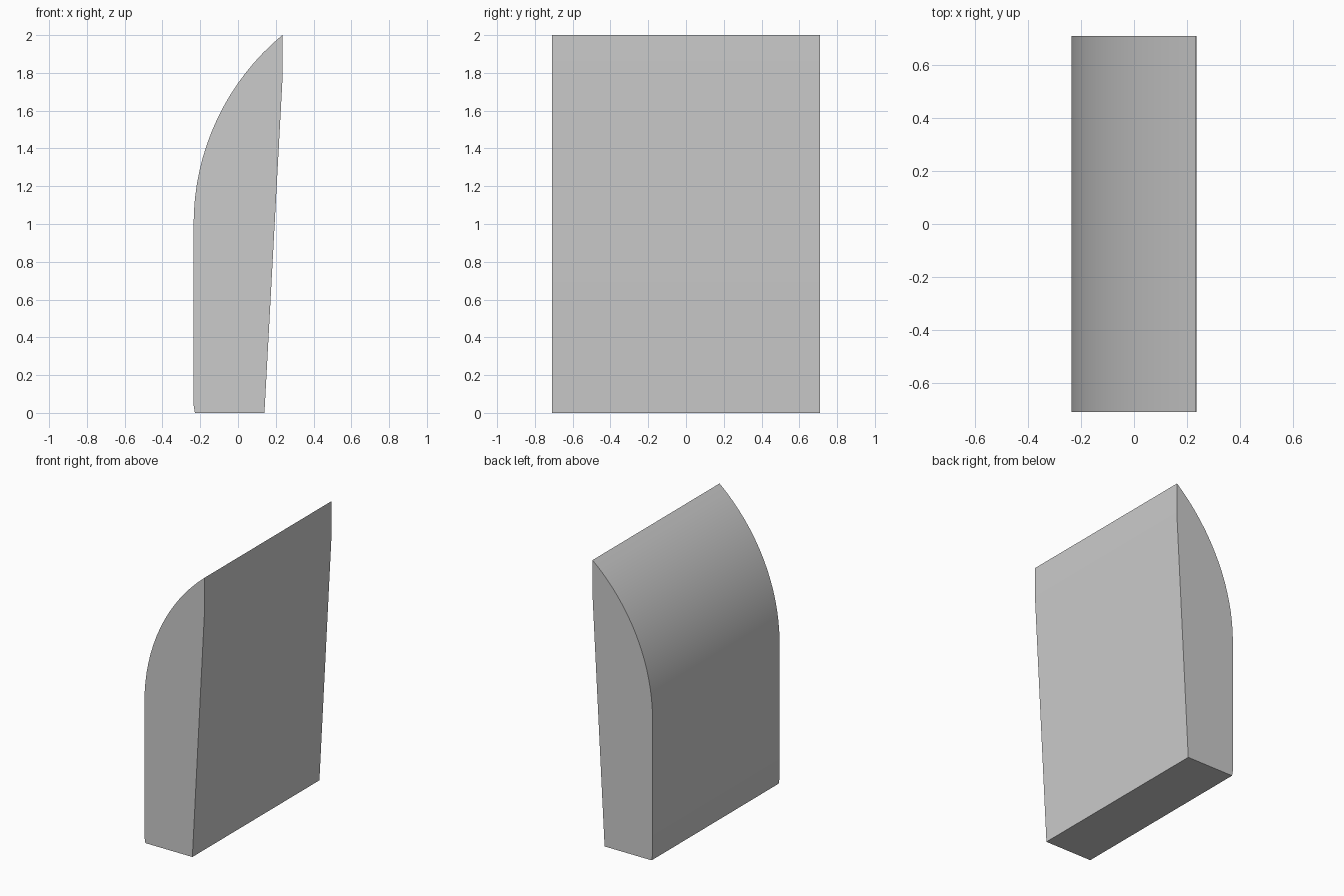
import bpy, bmesh
from math import sin, cos, asin, radians

cube = bpy.data.objects.get("Cube")
if cube:
    bpy.data.objects.remove(cube, do_unlink=True)

HALF_WIDTH = 0.71
RADIUS, ARC_Z, LEFT = 1.3, 1.0, -0.235
STEPS = 16

# Plain grey material
grey = bpy.data.materials.new("plain grey")
grey.use_nodes = True
colour = (0.6, 0.6, 0.6, 1)
grey.diffuse_color = colour
grey.node_tree.nodes["Principled BSDF"].inputs["Base Color"].default_value = colour

# Side profile: flat base, leaning face, short upright tip, curved back
profile = [(-0.228, 0), (0.14, 0), (0.235, 1.76)]
sweep = asin(1 / RADIUS)
for i in range(STEPS + 1):
    a = sweep * (1 - i / STEPS)
    profile.append((LEFT + RADIUS * (1 - cos(a)), ARC_Z + RADIUS * sin(a)))
profile.append((LEFT, 0.04))

# Extrude the profile across the width
bm = bmesh.new()
face = bm.faces.new([bm.verts.new((x, -HALF_WIDTH, z)) for x, z in profile])
result = bmesh.ops.extrude_face_region(bm, geom=[face])
verts = [g for g in result["geom"] if isinstance(g, bmesh.types.BMVert)]
bmesh.ops.translate(bm, verts=verts, vec=(0, 2 * HALF_WIDTH, 0))
bmesh.ops.recalc_face_normals(bm, faces=bm.faces)
mesh = bpy.data.meshes.new("curved_panel")
bm.to_mesh(mesh)
bm.free()
mesh.materials.append(grey)

panel = bpy.data.objects.new("curved_panel", mesh)
bpy.context.collection.objects.link(panel)
bpy.context.view_layer.objects.active = panel
panel.select_set(True)
bpy.ops.object.shade_smooth_by_angle(angle=radians(30))
